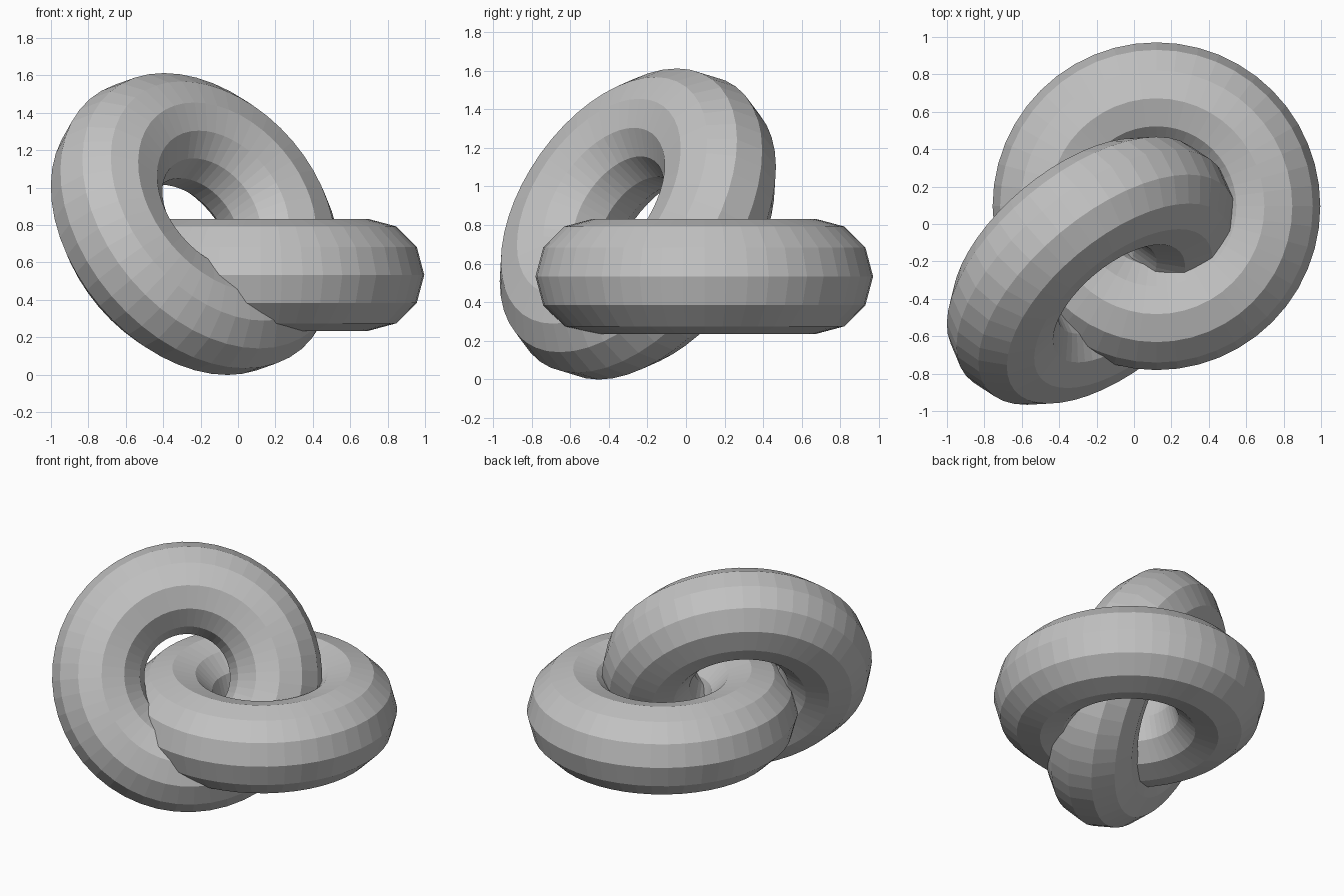
import bpy
from mathutils import Vector

if "Cube" in bpy.data.objects:
    bpy.data.objects.remove(bpy.data.objects["Cube"])

MAJOR, MINOR = 0.577, 0.299

grey = bpy.data.materials.new("light grey")
grey.diffuse_color = (0.54, 0.54, 0.54, 1)
grey.use_nodes = True
grey.node_tree.nodes["Principled BSDF"].inputs["Base Color"].default_value = grey.diffuse_color


def ring(name, centre, normal):
    """Flat-shaded torus whose axis points along normal."""
    bpy.ops.mesh.primitive_torus_add(
        major_segments=48, minor_segments=12,
        major_radius=MAJOR, minor_radius=MINOR)
    ob = bpy.context.object
    ob.name = name
    ob.location = centre
    ob.rotation_euler = Vector(normal).to_track_quat('Z', 'Y').to_euler()
    ob.data.materials.append(grey)
    return ob


# Ring lying flat
ring("flat_ring", (0.12, 0.095, 0.533), (0, 0, 1))

# Tilted ring linked through it
ring("tilted_ring", (-0.226, -0.25, 0.805), (0.564, -0.677, 0.474))
